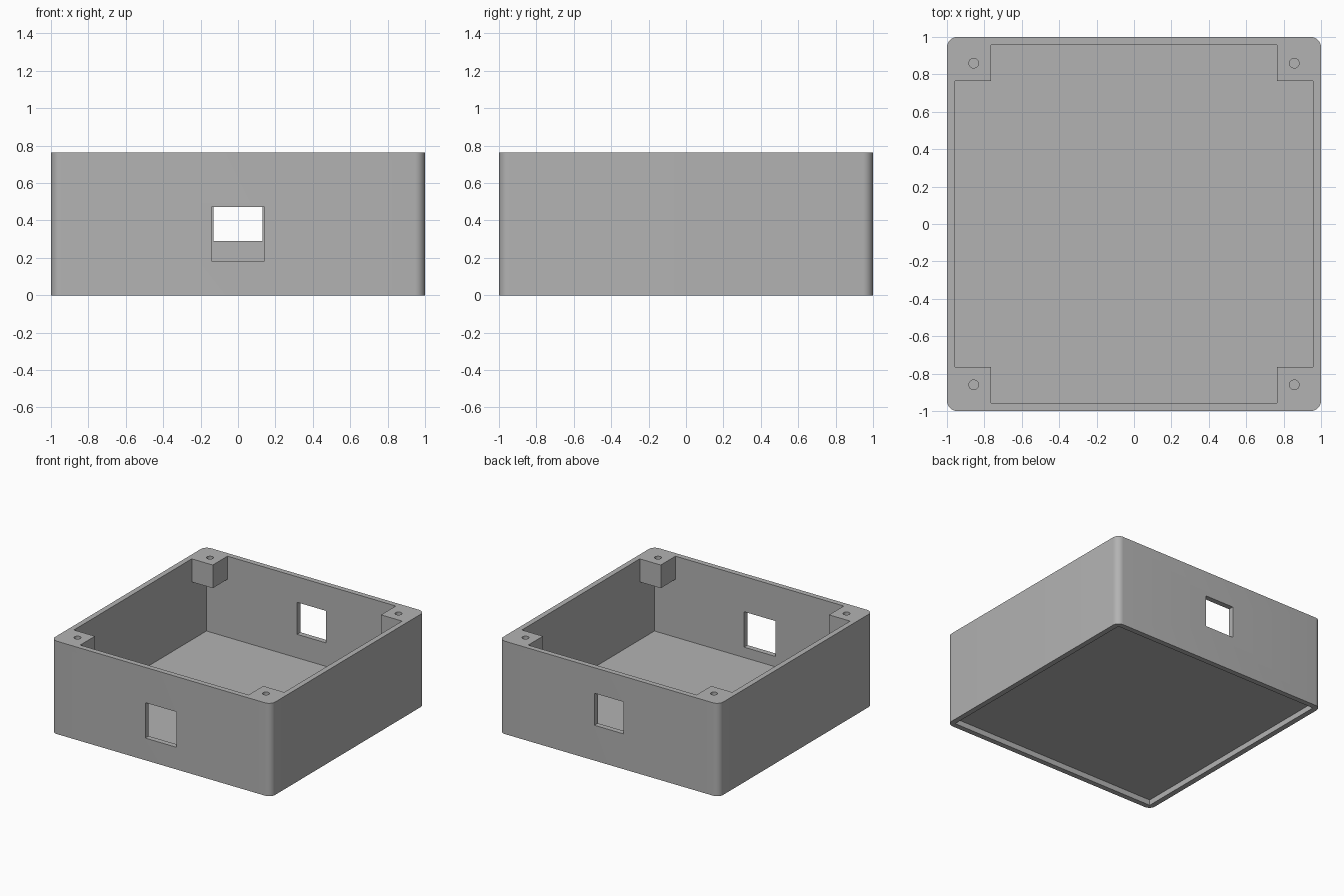
import bpy, bmesh, math

if "Cube" in bpy.data.objects:
    bpy.data.objects.remove(bpy.data.objects["Cube"])

H = 0.763        # overall height
C = 0.956        # half width of the cavity
P = 0.765        # inner side of the corner screw posts
POST_Z = 0.573   # underside of the posts
FLOOR_LOW, FLOOR_TOP = 0.045, 0.097
R = 0.055        # outer corner radius

grey = bpy.data.materials.new("grey_plastic")
grey.diffuse_color = (0.45, 0.45, 0.45, 1)
grey.use_nodes = True
grey.node_tree.nodes["Principled BSDF"].inputs["Base Color"].default_value = grey.diffuse_color


def prism(name, outline, z0, z1):
    """Closed upright prism from a counter-clockwise outline."""
    bm = bmesh.new()
    base = bm.faces.new([bm.verts.new((x, y, z0)) for x, y in outline])
    top = bmesh.ops.extrude_face_region(bm, geom=[base])["geom"]
    verts = [g for g in top if isinstance(g, bmesh.types.BMVert)]
    bmesh.ops.translate(bm, verts=verts, vec=(0, 0, z1 - z0))
    bmesh.ops.recalc_face_normals(bm, faces=bm.faces)
    mesh = bpy.data.meshes.new(name)
    bm.to_mesh(mesh)
    bm.free()
    mesh.materials.append(grey)
    ob = bpy.data.objects.new(name, mesh)
    bpy.context.collection.objects.link(ob)
    return ob


def rect(x0, y0, x1, y1):
    return [(x0, y0), (x1, y0), (x1, y1), (x0, y1)]


def circle(cx, cy, r, n):
    return [(cx + r * math.cos(2 * math.pi * i / n),
             cy + r * math.sin(2 * math.pi * i / n)) for i in range(n)]


def cut(body, outline, z0, z1):
    """Subtract a prism from the body and discard the cutter."""
    tool = prism("cutter", outline, z0, z1)
    tool.hide_render = True
    mod = body.modifiers.new("cut", 'BOOLEAN')
    mod.operation = 'DIFFERENCE'
    mod.solver = 'EXACT'
    mod.object = tool
    bpy.context.view_layer.objects.active = body
    bpy.ops.object.modifier_apply(modifier=mod.name)
    bpy.data.objects.remove(tool, do_unlink=True)


# Outer block with rounded vertical corners
outline = []
for k, (sx, sy) in enumerate([(1, 1), (-1, 1), (-1, -1), (1, -1)]):
    for i in range(9):
        a = math.pi / 2 * (k + i / 8)
        outline.append((sx * (1 - R) + R * math.cos(a),
                        sy * (1 - R) + R * math.sin(a)))
box = prism("enclosure_box", outline, 0, H)

# Cavity: full square below the posts, cross shape between them
cut(box, rect(-C, -C, C, C), FLOOR_TOP, POST_Z)
cross = [(-P, -C), (P, -C), (P, -P), (C, -P), (C, P), (P, P),
         (P, C), (-P, C), (-P, P), (-C, P), (-C, -P), (-P, -P)]
cut(box, cross, 0.4, H + 0.2)

# Shallow recess under the floor
cut(box, rect(-C, -C, C, C), -0.2, FLOOR_LOW)

# Screw holes through the corner posts
for sx in (-1, 1):
    for sy in (-1, 1):
        cut(box, circle(sx * 0.857, sy * 0.86, 0.026, 24), POST_Z - 0.1, H + 0.2)

# Front and back windows
cut(box, rect(-0.142, -1.2, 0.142, -0.8), 0.182, 0.473)
cut(box, rect(-0.132, 0.8, 0.132, 1.2), 0.29, 0.553)

bpy.ops.object.select_all(action='DESELECT')
box.select_set(True)
bpy.context.view_layer.objects.active = box
bpy.ops.object.shade_smooth_by_angle(angle=math.radians(30))
